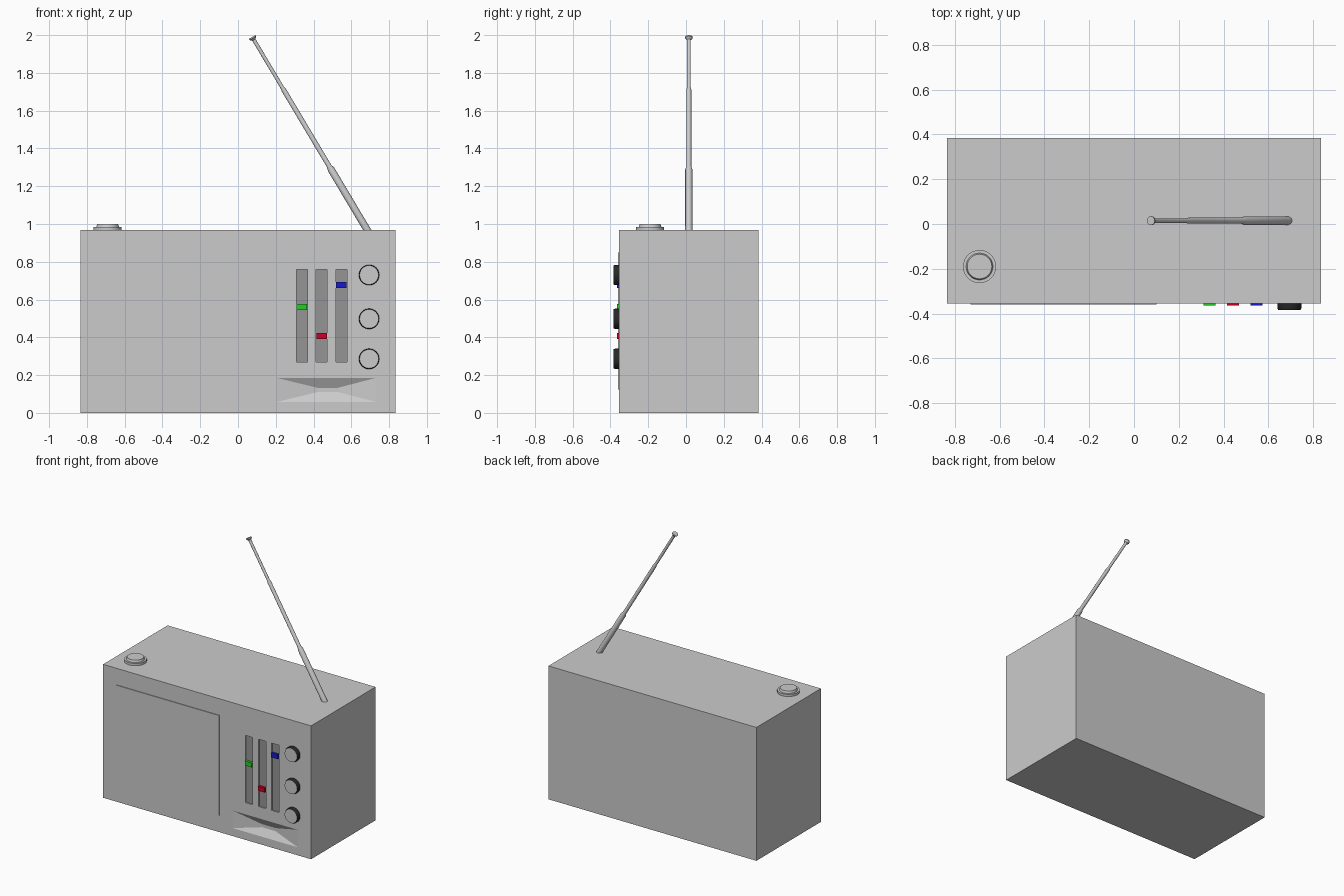
import bpy, bmesh, math
from mathutils import Vector

if "Cube" in bpy.data.objects:
    bpy.data.objects.remove(bpy.data.objects["Cube"])

FRONT, BACK, TOP = -0.355, 0.385, 0.968


def paint(ob, name, rgb):
    mat = bpy.data.materials.get(name) or bpy.data.materials.new(name)
    mat.diffuse_color = (*rgb, 1)
    mat.use_nodes = True
    mat.node_tree.nodes["Principled BSDF"].inputs["Base Color"].default_value = mat.diffuse_color
    ob.data.materials.append(mat)


def new_object(name, bm):
    bmesh.ops.recalc_face_normals(bm, faces=bm.faces)
    me = bpy.data.meshes.new(name)
    bm.to_mesh(me)
    bm.free()
    ob = bpy.data.objects.new(name, me)
    bpy.context.collection.objects.link(ob)
    return ob


def box(name, x, y, z):
    bm = bmesh.new()
    bmesh.ops.create_cube(bm, size=1)
    for v in bm.verts:
        v.co = [(a + b) / 2 + c * (b - a) for (a, b), c in zip((x, y, z), v.co)]
    return new_object(name, bm)


def lathe(name, profile, origin, axis, sides=32):
    """Stack rings of (radius, height) along an axis and cap both ends."""
    bm = bmesh.new()
    rot = Vector((0, 0, 1)).rotation_difference(Vector(axis))
    rings = []
    for r, h in profile:
        ring = []
        for i in range(sides):
            a = 2 * math.pi * i / sides
            ring.append(bm.verts.new(Vector(origin) + rot @ Vector((r * math.cos(a), r * math.sin(a), h))))
        rings.append(ring)
    for lo, hi in zip(rings, rings[1:]):
        for i in range(sides):
            j = (i + 1) % sides
            bm.faces.new((lo[i], lo[j], hi[j], hi[i]))
    bm.faces.new(rings[0])
    bm.faces.new(rings[-1])
    ob = new_object(name, bm)
    bpy.ops.object.select_all(action='DESELECT')
    ob.select_set(True)
    bpy.context.view_layer.objects.active = ob
    bpy.ops.object.shade_smooth_by_angle(angle=math.radians(30))
    return ob


def carve(target, cutter):
    mod = target.modifiers.new("carve_" + cutter.name, 'BOOLEAN')
    mod.operation, mod.solver, mod.object = 'DIFFERENCE', 'EXACT', cutter
    cutter.hide_render = True
    cutter.hide_set(True)


# Case and raised speaker panel
case = box("case", (-0.835, 0.835), (FRONT, BACK), (0, TOP))
panel = box("speaker_panel", (-0.73, 0.10), (FRONT - 0.005, FRONT + 0.01), (0.123, 0.848))
paint(panel, "light_grey", (0.9, 0.9, 0.9))

# Slider slots with dark liners and coloured caps
for x, z, colour, rgb in ((0.338, 0.561, "green", (0.02, 0.6, 0.02)),
                          (0.443, 0.406, "red", (0.6, 0, 0.02)),
                          (0.547, 0.676, "blue", (0.01, 0.01, 0.6))):
    span = (x - 0.029, x + 0.029)
    carve(case, box(colour + "_slot_cutter", span, (FRONT - 0.05, FRONT + 0.02), (0.27, 0.758)))
    slot = box(colour + "_slot", span, (FRONT + 0.008, FRONT + 0.025), (0.27, 0.758))
    paint(slot, "dark_grey", (0.3, 0.3, 0.3))
    paint(box(colour + "_slider", (x - 0.027, x + 0.027), (FRONT - 0.01, FRONT + 0.015),
              (z - 0.016, z + 0.016)), colour, rgb)

# Hollow under the sliders: rectangle tapering to a small floor
bm = bmesh.new()
rings = []
for x0, x1, z0, z1, y in ((0.206, 0.729, 0.058, 0.185, FRONT - 0.05),
                          (0.206, 0.729, 0.058, 0.185, FRONT),
                          (0.42, 0.53, 0.110, 0.133, FRONT + 0.03)):
    rings.append([bm.verts.new((x, y, z)) for x, z in ((x0, z0), (x1, z0), (x1, z1), (x0, z1))])
for lo, hi in zip(rings, rings[1:]):
    for i in range(4):
        bm.faces.new((lo[i], lo[i - 1], hi[i - 1], hi[i]))
bm.faces.new(rings[0])
bm.faces.new(rings[-1])
carve(case, new_object("hollow_cutter", bm))

# Three knobs: black sides, grey face
for i, z in enumerate((0.730, 0.498, 0.286)):
    knob = lathe(f"knob_{i + 1}", ((0.054, 0), (0.054, 0.02), (0.050, 0.03)),
                 (0.694, FRONT, z), (0, -1, 0))
    paint(knob, "black", (0.02, 0.02, 0.02))
    paint(knob, "light_grey", (0.9, 0.9, 0.9))
    knob.data.polygons[-1].material_index = 1

# Stepped power button on the lid
lathe("power_button", ((0.074, 0), (0.074, 0.016), (0.060, 0.016), (0.055, 0.032)),
      (-0.69, -0.19, TOP), (0, 0, 1))

# Telescopic aerial with flared tip
base, tip = Vector((0.695, 0.015, 0.95)), Vector((0.075, 0.015, 1.99))
length = (tip - base).length
lathe("aerial", ((0.019, 0), (0.019, 0.395), (0.013, 0.415), (0.013, 0.885), (0.010, 0.90),
                 (0.010, length - 0.018), (0.020, length - 0.007), (0.020, length)),
      base, tip - base, 20)
